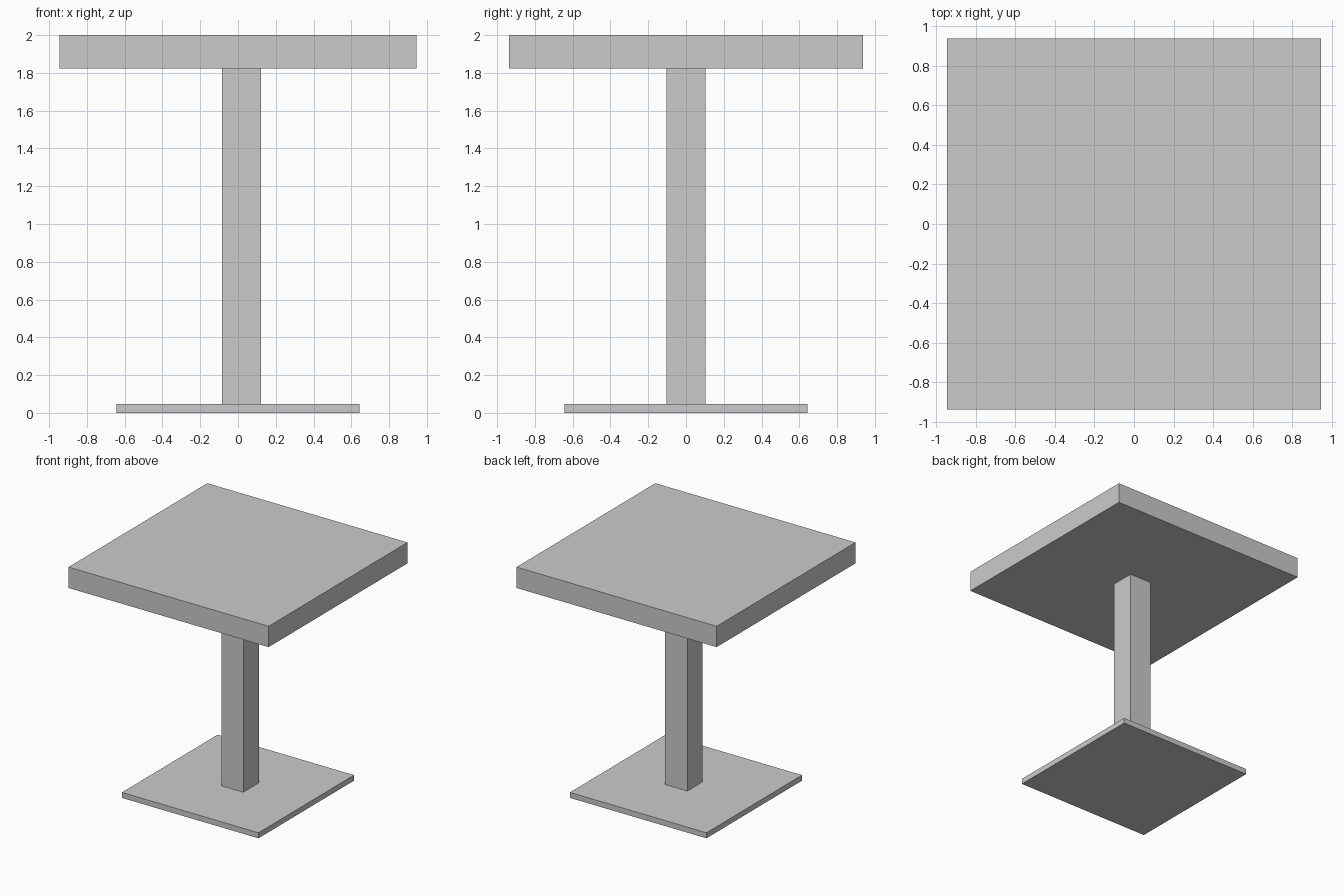
import bpy

if "Cube" in bpy.data.objects:
    bpy.data.objects.remove(bpy.data.objects["Cube"])


def box(name, x, y, z):
    """Axis-aligned box from (min, max) ranges."""
    ranges = (x, y, z)
    bpy.ops.mesh.primitive_cube_add(size=1, location=[(a + b) / 2 for a, b in ranges])
    obj = bpy.context.object
    obj.name = name
    obj.scale = [b - a for a, b in ranges]
    bpy.ops.object.transform_apply(location=False, rotation=False, scale=True)
    return obj


# Thin square foot plate
box("base_plate", (-0.644, 0.644), (-0.644, 0.644), (0, 0.047))
# Square column, slightly off centre in x
box("column", (-0.085, 0.123), (-0.104, 0.104), (0.047, 1.822))
# Thick table top
box("table_top", (-0.944, 0.944), (-0.936, 0.936), (1.822, 2.0))
